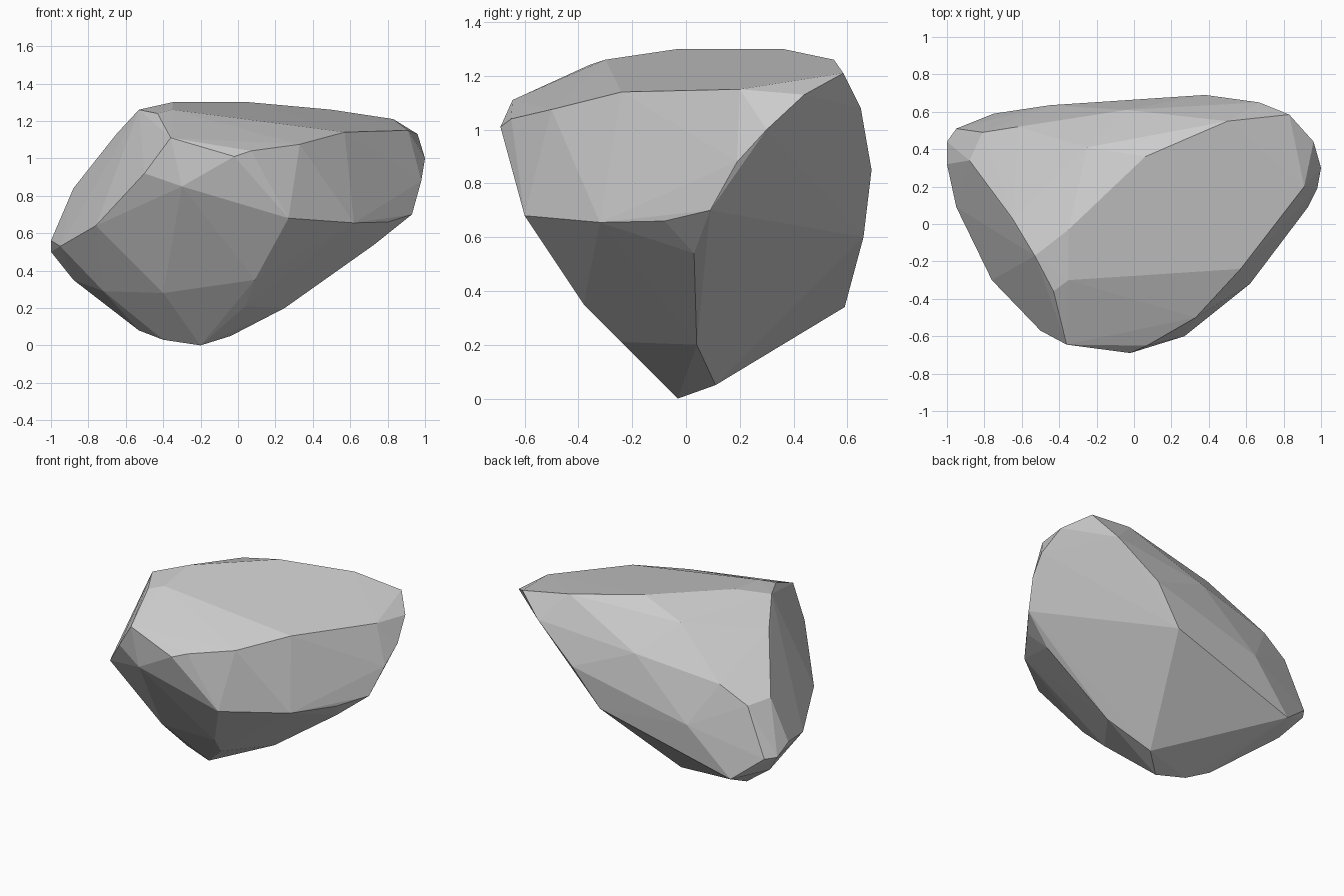
import bpy, bmesh

# Corner points of the chipped boulder, grouped by region
crown = [(-.35, -.03, 1.30), (.06, .36, 1.30), (.50, .55, 1.26), (.83, .585, 1.21),
         (-.35, -.30, 1.26), (-.43, -.36, 1.24), (-.53, -.17, 1.26)]
front_rim = [(-.36, -.645, 1.11), (-.02, -.69, 1.01), (.07, -.65, 1.04), (.33, -.50, 1.075),
             (.57, -.24, 1.14), (.91, .20, 1.15), (-.50, -.57, .92), (-.30, -.645, .85)]
front_lower = [(.27, -.60, .68), (.62, -.32, .655), (.80, -.08, .66), (.93, .09, .70),
               (.09, -.38, .35), (.04, -.24, .21), (-.40, -.25, .28)]
right_end = [(.98, .19, .88), (1.0, .30, 1.0), (.96, .44, 1.13), (.73, .03, .54)]
left_end = [(-.65, .03, 1.13), (-.88, .34, .84), (-1.0, .32, .56), (-1.0, .44, .50),
            (-.95, .09, .53), (-.76, -.30, .64), (-.72, -.02, .29)]
back = [(-.95, .51, .50), (-.75, .59, .34), (-.45, .635, .65), (-.04, .61, 1.02),
        (.19, .66, .60), (.38, .69, .85), (.67, .65, 1.08)]
back_ridge = [(-.81, .49, .82), (-.62, .52, .93), (-.25, .41, 1.21)]
foot = [(-.20, -.03, 0), (-.40, .02, .03), (-.53, .10, .08), (-.04, .11, .05),
        (.25, .04, .20), (-.88, .35, .35)]

# Wrap the points in one convex, flat-faced shell
bm = bmesh.new()
for p in (crown + front_rim + front_lower + right_end + left_end
          + back + back_ridge + foot):
    bm.verts.new(p)
bmesh.ops.convex_hull(bm, input=bm.verts)
loose = [v for v in bm.verts if not v.link_faces]
bmesh.ops.delete(bm, geom=loose, context='VERTS')
bmesh.ops.recalc_face_normals(bm, faces=bm.faces)

mesh = bpy.data.meshes.new("boulder")
bm.to_mesh(mesh)
bm.free()
boulder = bpy.data.objects.new("boulder", mesh)
bpy.context.collection.objects.link(boulder)
